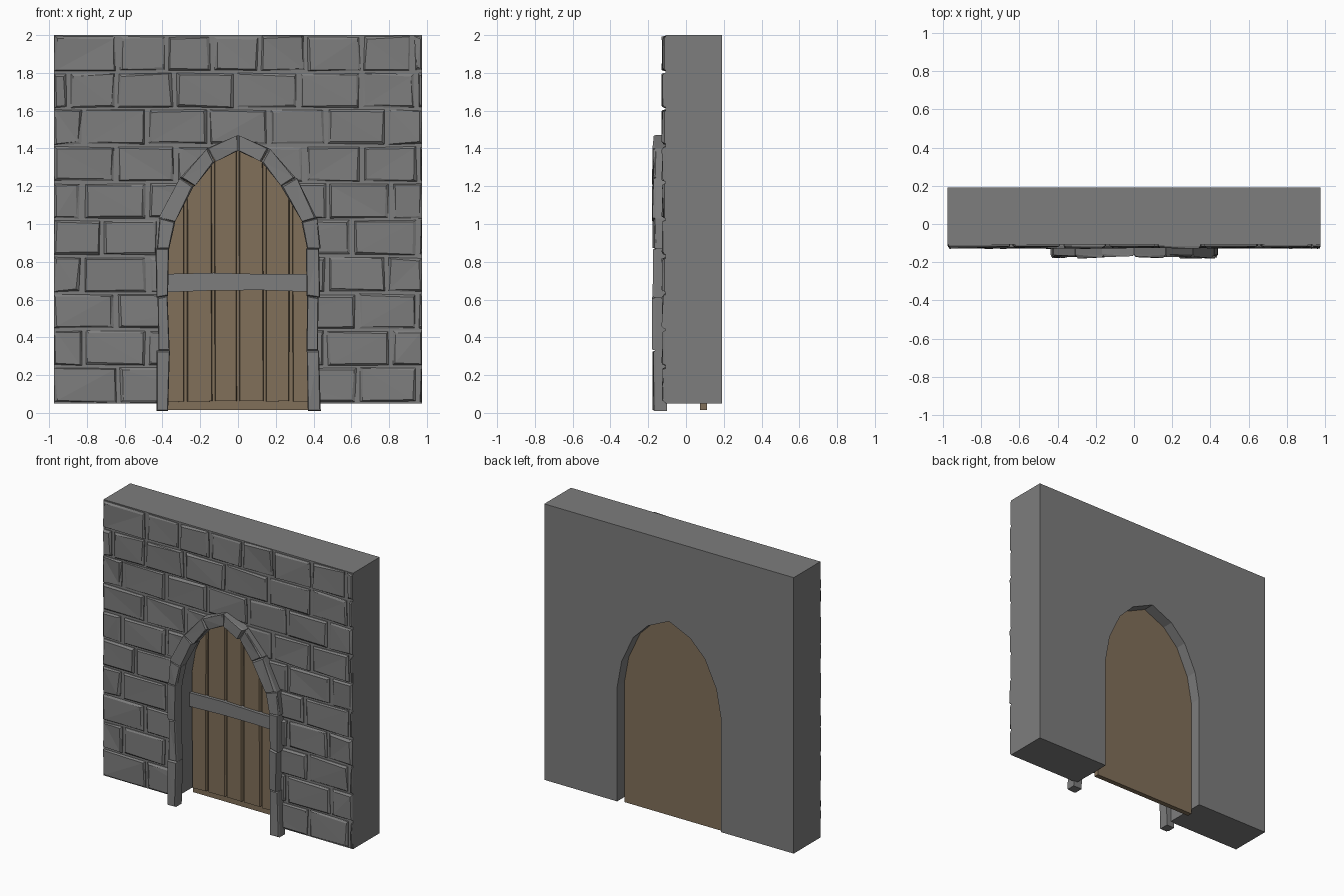
import bpy, bmesh, random

if "Cube" in bpy.data.objects:
    bpy.data.objects.remove(bpy.data.objects["Cube"])

random.seed(4)


def material(name, rgb):
    m = bpy.data.materials.new(name)
    m.diffuse_color = (*rgb, 1)
    m.use_nodes = True
    m.node_tree.nodes["Principled BSDF"].inputs["Base Color"].default_value = m.diffuse_color
    return m


STONE = material("grey stone", (0.205, 0.205, 0.205))
WOOD = material("brown wood", (0.22, 0.16, 0.10))


def jit(a):
    return random.uniform(-a, a)


def loft(bm, rings):
    """Closed solid through matching rings of points."""
    vs = [[bm.verts.new(p) for p in r] for r in rings]
    n = len(vs[0])
    bm.faces.new(vs[0])
    bm.faces.new(vs[-1][::-1])
    for a, b in zip(vs, vs[1:]):
        for i in range(n):
            j = (i + 1) % n
            bm.faces.new((a[i], b[i], b[j], a[j]))


def prism(bm, poly, front, back):
    loft(bm, [[(x, front, z) for x, z in poly], [(x, back, z) for x, z in poly]])


def finish(bm, name, mat, triangulate=False):
    if triangulate:
        bmesh.ops.triangulate(bm, faces=bm.faces[:])
    bmesh.ops.recalc_face_normals(bm, faces=bm.faces[:])
    me = bpy.data.meshes.new(name)
    bm.to_mesh(me)
    bm.free()
    me.materials.append(mat)
    ob = bpy.data.objects.new(name, me)
    bpy.context.collection.objects.link(ob)
    return ob


# Pointed opening: right half from the floor up to the apex
ARCH = [(0.405, 0.86), (0.37, 1.05), (0.28, 1.24), (0.165, 1.355), (0, 1.43)]
OUTLINE = ARCH + [(-x, z) for x, z in ARCH[-2::-1]]
W, BOTTOM, TOP = 0.975, 0.05, 2.0

# Wall slab with the opening left out of its outline
bm = bmesh.new()
prism(bm, [(-W, BOTTOM), (-W, TOP), (W, TOP), (W, BOTTOM), (0.405, BOTTOM)]
      + OUTLINE + [(-0.405, BOTTOM)], -0.108, 0.19)
finish(bm, "wall", STONE)

# Rough bricks: vertical joints of every course, from the top down
COURSES = [
    [-.635, -.38, -.135, .115, .36, .655, .925],
    [-.90, -.645, -.335, -.015, .32, .65, .945],
    [-.815, -.48, -.155, .16, .465, .785],
    [-.645, -.33, 0, .355, .66, .955],
    [-.825, -.48, 0, .475, .81],
    [-.72, -.42, 0, .605, .955],
    [-.825, -.475, 0, .47, .785],
    [-.645, 0, .63, .95],
    [-.815, -.48, 0, .46, .81],
    [-.635, 0, .635, .955],
]
H = (TOP - BOTTOM) / len(COURSES)


def clampx(x):
    return max(-W, min(W, x))


bm = bmesh.new()
for row, joints in enumerate(COURSES):
    z1 = TOP - row * H
    z0 = z1 - H
    xs = [-W - 0.012] + joints + [W + 0.012]
    for a, b in zip(xs, xs[1:]):
        base = [(a + 0.012 + jit(.005), z0 + 0.008 + jit(.004)),
                (b - 0.012 + jit(.005), z0 + 0.008 + jit(.004)),
                (b - 0.012 + jit(.005), z1 - 0.008 + jit(.004)),
                (a + 0.012 + jit(.005), z1 - 0.008 + jit(.004))]
        base = [(clampx(x), max(BOTTOM, min(TOP, z))) for x, z in base]
        cx, cz = (a + b) / 2, (z0 + z1) / 2
        face = []
        for x, z in base:
            ix = min(0.012 + jit(.006), abs(x - cx) * 0.4)
            iz = 0.009 + jit(.005)
            face.append((x - ix if x > cx else x + ix, -0.124 + jit(.006),
                         z - iz if z > cz else z + iz))
        loft(bm, [face, [(x, -0.114, z) for x, z in base],
                  [(x, -0.095, z) for x, z in base]])
bricks = finish(bm, "bricks", STONE, True)

# Cut the doorway out of the bricks
bm = bmesh.new()
prism(bm, [(0.405, -0.2)] + OUTLINE + [(-0.405, -0.2)], -0.4, 0.4)
cutter = finish(bm, "doorway_cutter", STONE)
cutter.hide_render = True
mod = bricks.modifiers.new("doorway", 'BOOLEAN')
mod.operation, mod.solver, mod.object = 'DIFFERENCE', 'EXACT', cutter
bpy.context.view_layer.objects.active = bricks
bpy.ops.object.modifier_apply(modifier=mod.name)
bpy.data.objects.remove(cutter)

# Frame stones: (outer x, z, inner x, z) at each joint, mirrored
JOINTS = [(.435, .01, .365, .01), (.425, .33, .362, .33), (.43, .61, .37, .62),
          (.435, .87, .365, .87), (.42, 1.03, .337, 1.01), (.31, 1.245, .23, 1.20),
          (.165, 1.40, .12, 1.33), (0, 1.47, 0, 1.387)]
bm = bmesh.new()
for s in (-1, 1):
    for p, q in zip(JOINTS, JOINTS[1:]):
        quad = [p[:2], p[2:], q[2:], q[:2]]
        cx, cz = (sum(v[k] for v in quad) / 4 for k in (0, 1))
        quad = [(s * (x + (jit(.007) if x else 0)), z) for x, z in quad]
        y = -0.174 + jit(.004)
        front = [(x + (s * cx - x) * 0.13, y + jit(.006), z + (cz - z) * 0.04)
                 for x, z in quad]
        loft(bm, [front, [(x, -0.160 + jit(.004), z) for x, z in quad],
                  [(x, -0.1, z) for x, z in quad]])
finish(bm, "door_frame", STONE, True)

# Door backing board
bm = bmesh.new()
prism(bm, [(0.405, 0.015)] + OUTLINE + [(-0.405, 0.015)], 0.075, 0.11)
finish(bm, "door_board", WOOD)


def arch_z(x):
    x = abs(x)
    for (x1, z1), (x0, z0) in zip(ARCH, ARCH[1:]):
        if x0 <= x <= x1:
            return z0 + (z1 - z0) * (x - x0) / (x1 - x0)
    return ARCH[0][1]


# Six planks that follow the arch
bm = bmesh.new()
for a, b in [(-.40, -.285), (-.27, -.14), (-.125, -.008),
             (.006, .132), (.147, .272), (.288, .40)]:
    tops = sorted({a, b} | {s * x for x, _ in ARCH for s in (-1, 1) if a < s * x < b},
                  reverse=True)
    poly = [(a + jit(.004), .06 + jit(.004)), (b + jit(.004), .06 + jit(.004))]
    poly += [(x, arch_z(x) - 0.012) for x in tops]
    cx = (a + b) / 2
    y = 0.05 + jit(.003)
    loft(bm, [[(x + (cx - x) * 0.06, y, z) for x, z in poly],
              [(x, y + 0.006, z) for x, z in poly],
              [(x, 0.08, z) for x, z in poly]])
finish(bm, "door_planks", WOOD)

# Cross band, slightly uneven along its length
bm = bmesh.new()
rings = []
for x, z0, z1 in [(-.40, .638, .735), (-.13, .648, .742), (.12, .65, .735), (.40, .64, .735)]:
    y = 0.028 + jit(.003)
    rings.append([(x, y, z0), (x, y, z1), (x, 0.06, z1), (x, 0.06, z0)])
loft(bm, rings)
finish(bm, "door_band", STONE)
